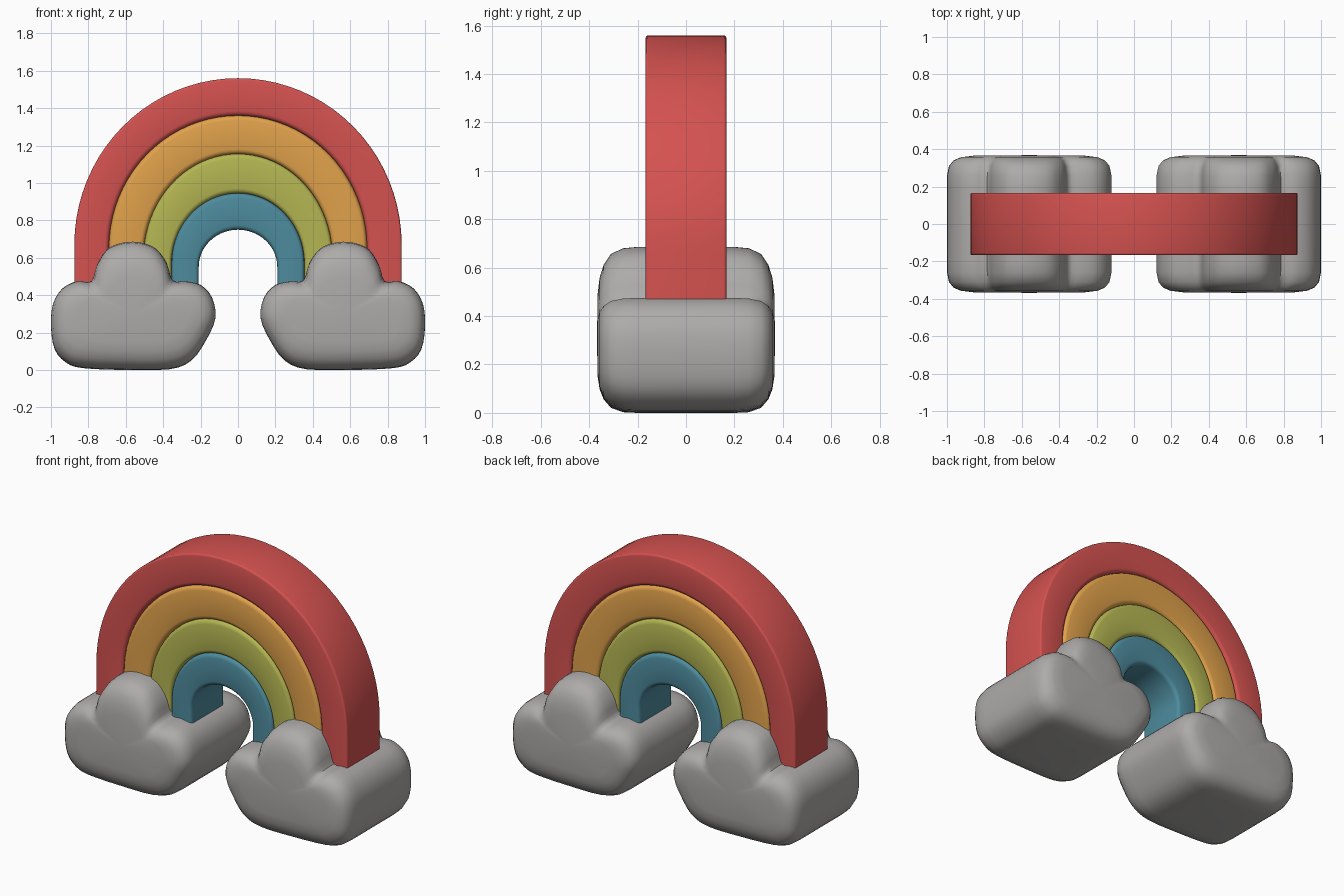
import bpy, bmesh, math
from mathutils import Vector

if "Cube" in bpy.data.objects:
    bpy.data.objects.remove(bpy.data.objects["Cube"])


def material(name, rgb):
    m = bpy.data.materials.new(name)
    m.diffuse_color = (*rgb, 1)
    m.use_nodes = True
    m.node_tree.nodes["Principled BSDF"].inputs["Base Color"].default_value = m.diffuse_color
    return m


def finish(name, bm, mat, angle):
    bmesh.ops.recalc_face_normals(bm, faces=bm.faces)
    me = bpy.data.meshes.new(name)
    bm.to_mesh(me)
    bm.free()
    ob = bpy.data.objects.new(name, me)
    bpy.context.collection.objects.link(ob)
    me.materials.append(mat)
    bpy.ops.object.select_all(action='DESELECT')
    ob.select_set(True)
    bpy.context.view_layer.objects.active = ob
    bpy.ops.object.shade_smooth_by_angle(angle=math.radians(angle))
    return ob


def bridge(bm, rings):
    n = len(rings[0])
    for a, b in zip(rings, rings[1:]):
        for i in range(n):
            j = (i + 1) % n
            bm.faces.new((a[i], a[j], b[j], b[i]))


# Rainbow bands: rounded rectangle swept between two arch curves
def arch(half_width, top, cz, steps=40):
    pts = [Vector((half_width, 0, 0.42))]
    for i in range(steps + 1):
        t = math.pi * i / steps
        pts.append(Vector((half_width * math.cos(t), 0, cz + (top - cz) * math.sin(t))))
    pts.append(Vector((-half_width, 0, 0.42)))
    return pts


def band(name, inner, outer, depth, r_in, r_out, mat):
    w = outer[1] - inner[1]
    section = []
    for su, sy, start in ((1, 1, 0), (-1, 1, 90), (-1, -1, 180), (1, -1, 270)):
        r = r_out if su > 0 else r_in
        for k in range(4):
            a = math.radians(start + 30 * k)
            u = (w - r if su > 0 else r) + r * math.cos(a)
            section.append((u / w, sy * (depth - r) + r * math.sin(a)))
    bm = bmesh.new()
    rings = []
    for p, q in zip(arch(*inner), arch(*outer)):
        rings.append([bm.verts.new(p.lerp(q, u) + Vector((0, y, 0))) for u, y in section])
    bridge(bm, rings)
    bm.faces.new(rings[0])
    bm.faces.new(rings[-1])
    finish(name, bm, mat, 35)


curves = [(0.21, 0.75, 0.55), (0.355, 0.945, 0.57), (0.505, 1.155, 0.60),
          (0.69, 1.36, 0.65), (0.875, 1.56, 0.67)]
colours = [("blue", (0.075, 0.26, 0.34)), ("green", (0.46, 0.47, 0.085)),
           ("orange", (0.75, 0.36, 0.07)), ("red", (0.66, 0.085, 0.08))]
for i, (cname, rgb) in enumerate(colours):
    last = cname == "red"
    band(cname + "_band", curves[i], curves[i + 1], 0.167 if last else 0.165,
         0.025, 0.012 if last else 0.025, material(cname, rgb))

# Clouds: smooth silhouette, shrunk toward the front and back
OUTLINE = [(-0.83, 0.01), (-0.60, 0.0), (-0.37, 0.003), (-0.25, 0.05), (-0.17, 0.16),
           (-0.12, 0.28), (-0.14, 0.39), (-0.20, 0.455), (-0.28, 0.475), (-0.35, 0.48),
           (-0.38, 0.57), (-0.44, 0.65), (-0.53, 0.683), (-0.62, 0.68), (-0.70, 0.645),
           (-0.755, 0.56), (-0.785, 0.475), (-0.86, 0.475), (-0.94, 0.435),
           (-0.99, 0.35), (-1.0, 0.23), (-0.98, 0.11), (-0.92, 0.04)]
HALF = [(0.20, 1, 1), (0.26, 0.998, 0.985), (0.31, 0.975, 0.925), (0.34, 0.92, 0.81),
        (0.357, 0.83, 0.67), (0.365, 0.68, 0.5)]
CX, CZ = -0.56, 0.30


def smooth_loop(pts, sub=3):
    out, n = [], len(pts)
    for i in range(n):
        a, b, c, d = (Vector(pts[(i + k) % n]) for k in (-1, 0, 1, 2))
        for s in range(sub):
            t = s / sub
            out.append(0.5 * (2 * b + (c - a) * t + (2 * a - 5 * b + 4 * c - d) * t * t
                              + (3 * b - a - 3 * c + d) * t ** 3))
    return out


def cloud(name, side, mat):
    bm = bmesh.new()
    loop = smooth_loop(OUTLINE)
    slices = [(-y, sx, sz) for y, sx, sz in reversed(HALF)] + HALF
    rings = [[bm.verts.new((side * (CX + (p.x - CX) * sx), y,
                            max(0, CZ + (p.y - CZ) * sz))) for p in loop]
             for y, sx, sz in slices]
    bridge(bm, rings)
    for ring, y in ((rings[0], -0.368), (rings[-1], 0.368)):
        tip = bm.verts.new((side * CX, y, CZ))
        for i in range(len(ring)):
            bm.faces.new((ring[i], ring[(i + 1) % len(ring)], tip))
    finish(name, bm, mat, 45)


grey = material("cloud grey", (0.42, 0.41, 0.40))
cloud("left_cloud", 1, grey)
cloud("right_cloud", -1, grey)
